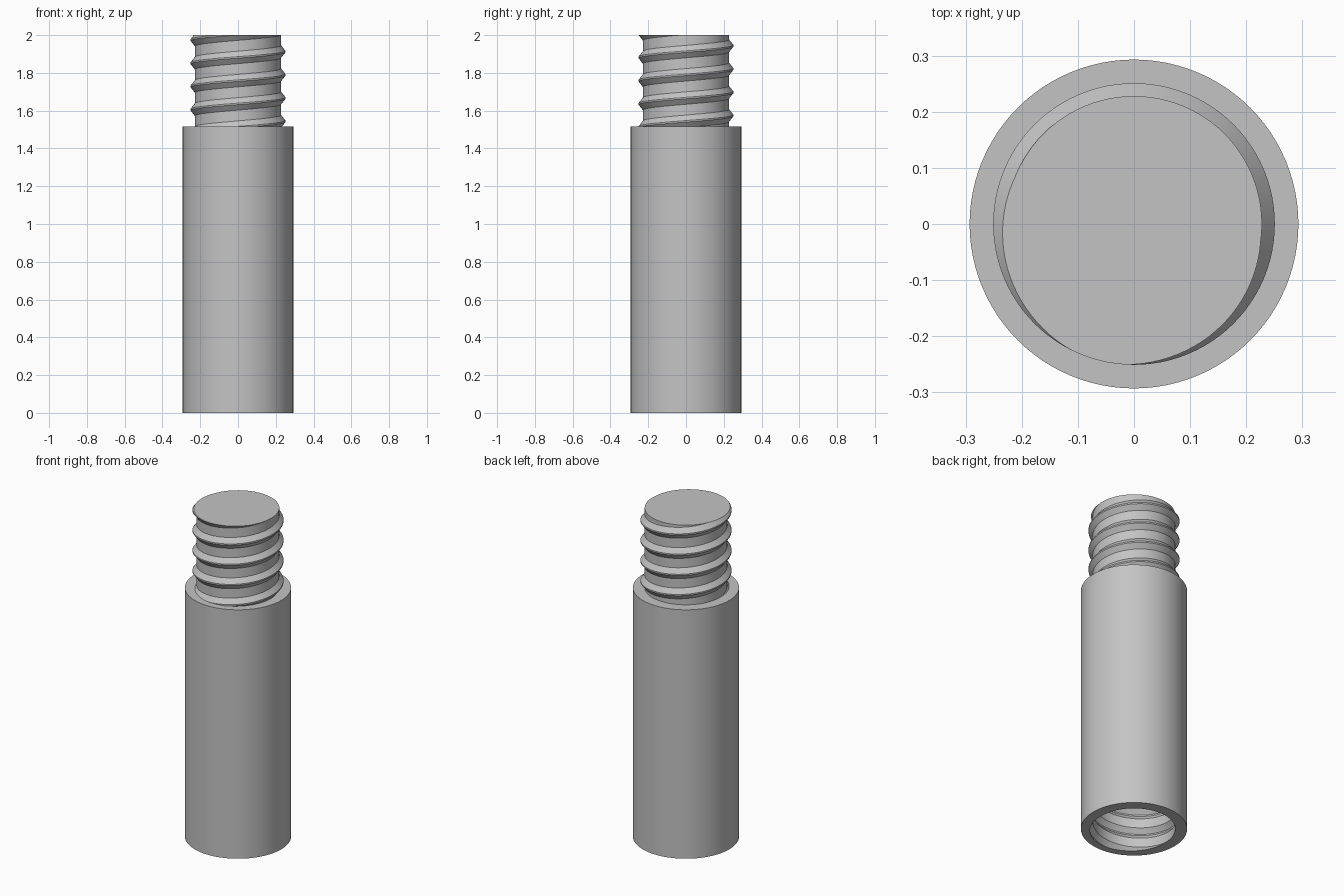
import bpy, bmesh
from math import cos, sin, tau, radians, floor

default = bpy.data.objects.get("Cube")
if default:
    bpy.data.objects.remove(default)

BODY_R, BODY_H = 0.293, 1.515
CORE_R, CREST_R = 0.228, 0.251
PITCH, TOP = 0.123, 2.0
STEPS = 96

# Plain grey for every part
grey = bpy.data.materials.new("plain_grey")
grey.use_nodes = True
colour = (0.55, 0.55, 0.55, 1)
grey.diffuse_color = colour
grey.node_tree.nodes["Principled BSDF"].inputs["Base Color"].default_value = colour


def make_object(name, bm):
    mesh = bpy.data.meshes.new(name)
    bm.to_mesh(mesh)
    bm.free()
    mesh.materials.append(grey)
    obj = bpy.data.objects.new(name, mesh)
    bpy.context.collection.objects.link(obj)
    return obj


def threaded_rod(name, z_low, z_high, crest_z):
    """Right-handed screw with a crest at crest_z on the front, cut flat at both ends."""
    bm = bmesh.new()
    profile = [(CORE_R, -0.033), (CREST_R, -0.004), (CREST_R, 0.004),
               (CORE_R, 0.033), (CORE_R, PITCH - 0.033)]
    start = floor((z_low - crest_z) / PITCH) - 2
    turns = floor((z_high - z_low) / PITCH) + 5
    rows = []
    for i in range(turns * STEPS + 1):
        a = tau * (i / STEPS - 0.25)
        base = crest_z + PITCH * (start + i / STEPS)
        rows.append([bm.verts.new((r * cos(a), r * sin(a), base + dz))
                     for r, dz in profile])
    for low, high in zip(rows, rows[1:]):
        for j in range(len(profile) - 1):
            bm.faces.new((low[j], high[j], high[j + 1], low[j + 1]))
    bmesh.ops.remove_doubles(bm, verts=bm.verts[:], dist=0.0001)
    for z, direction in ((z_low, -1), (z_high, 1)):
        bmesh.ops.bisect_plane(bm, geom=bm.verts[:] + bm.edges[:] + bm.faces[:],
                               dist=0.00001, plane_co=(0, 0, z),
                               plane_no=(0, 0, direction), clear_outer=True)
    rim = [e for e in bm.edges if e.is_boundary]
    bmesh.ops.holes_fill(bm, edges=rim, sides=0)
    bmesh.ops.recalc_face_normals(bm, faces=bm.faces[:])
    return make_object(name, bm)


# Threaded stud on top, seated a little way into the body
stud = threaded_rod("threaded_stud", BODY_H - 0.02, TOP, TOP + 0.005)

# Cylindrical body
bm = bmesh.new()
bmesh.ops.create_cone(bm, cap_ends=True, segments=STEPS, radius1=BODY_R,
                      radius2=BODY_R, depth=BODY_H)
bmesh.ops.translate(bm, verts=bm.verts[:], vec=(0, 0, BODY_H / 2))
body = make_object("body", bm)

# Matching threaded socket cut into the bottom
cutter = threaded_rod("socket_cutter", -0.05, TOP - BODY_H, TOP + 0.005 - BODY_H)
cutter.hide_render = True
cut = body.modifiers.new("socket", 'BOOLEAN')
cut.operation = 'DIFFERENCE'
cut.solver = 'EXACT'
cut.object = cutter
bpy.ops.object.select_all(action='DESELECT')
bpy.context.view_layer.objects.active = body
body.select_set(True)
bpy.ops.object.modifier_apply(modifier=cut.name)
bpy.data.objects.remove(cutter)

# Smooth walls with crisp thread edges
stud.select_set(True)
bpy.ops.object.shade_smooth_by_angle(angle=radians(25))
